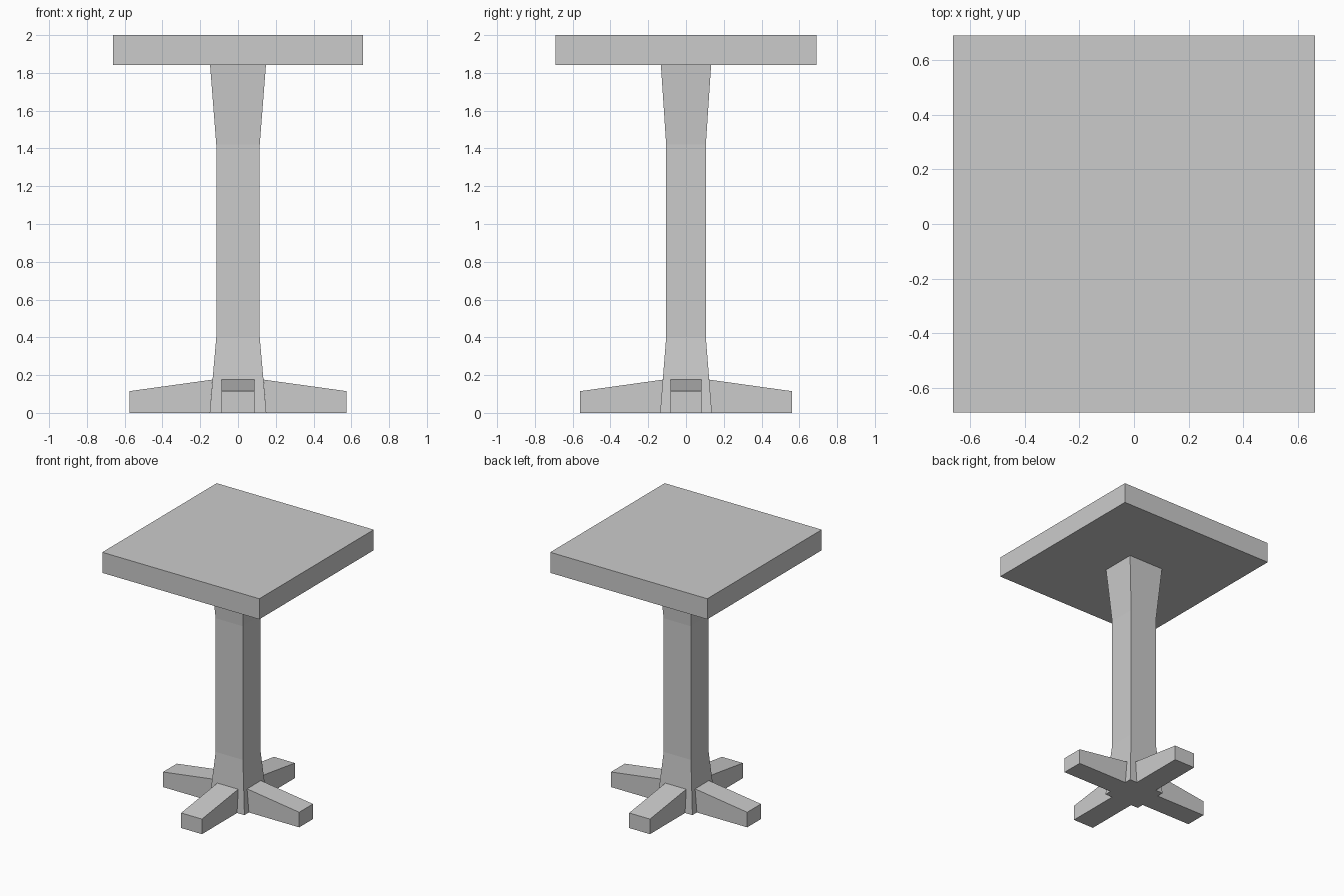
import bpy
import bmesh

if "Cube" in bpy.data.objects:
    bpy.data.objects.remove(bpy.data.objects["Cube"])

grey = bpy.data.materials.new("plain_grey")
grey.diffuse_color = (0.6, 0.6, 0.6, 1)
grey.use_nodes = True
grey.node_tree.nodes["Principled BSDF"].inputs["Base Color"].default_value = grey.diffuse_color


def make_object(name, bm):
    bmesh.ops.recalc_face_normals(bm, faces=bm.faces)
    mesh = bpy.data.meshes.new(name)
    bm.to_mesh(mesh)
    bm.free()
    mesh.materials.append(grey)
    obj = bpy.data.objects.new(name, mesh)
    bpy.context.collection.objects.link(obj)
    return obj


def loft(name, rings):
    """Join four-cornered rings into a closed solid."""
    bm = bmesh.new()
    loops = [[bm.verts.new(p) for p in ring] for ring in rings]
    for a, b in zip(loops, loops[1:]):
        for i in range(4):
            j = (i + 1) % 4
            bm.faces.new((a[i], a[j], b[j], b[i]))
    bm.faces.new(loops[0])
    bm.faces.new(loops[-1])
    return make_object(name, bm)


def level(x, y, z):
    return [(-x, -y, z), (x, -y, z), (x, y, z), (-x, y, z)]


# Table top slab
loft("table_top", [level(0.663, 0.69, 1.843), level(0.663, 0.69, 2.0)])

# Column flaring at the foot and under the top
loft("column", [level(0.15, 0.137, 0), level(0.115, 0.105, 0.4),
                level(0.115, 0.105, 1.42), level(0.148, 0.133, 1.843)])


# Four sloping feet, butted against the flared column
def foot(name, axis, side, inner, reach, half):
    def ring(bottom, top, height):
        pts = [(bottom, -half, 0), (bottom, half, 0),
               (top, half, height), (top, -half, height)]
        return [(side * p, q, z) if axis == "x" else (q, side * p, z) for p, q, z in pts]
    loft(name, [ring(inner, inner - 0.015, 0.176), ring(reach, reach, 0.115)])


for side, x_name, y_name in ((-1, "left", "front"), (1, "right", "back")):
    foot(x_name + "_foot", "x", side, 0.15, 0.575, 0.083)
    foot(y_name + "_foot", "y", side, 0.137, 0.56, 0.088)
